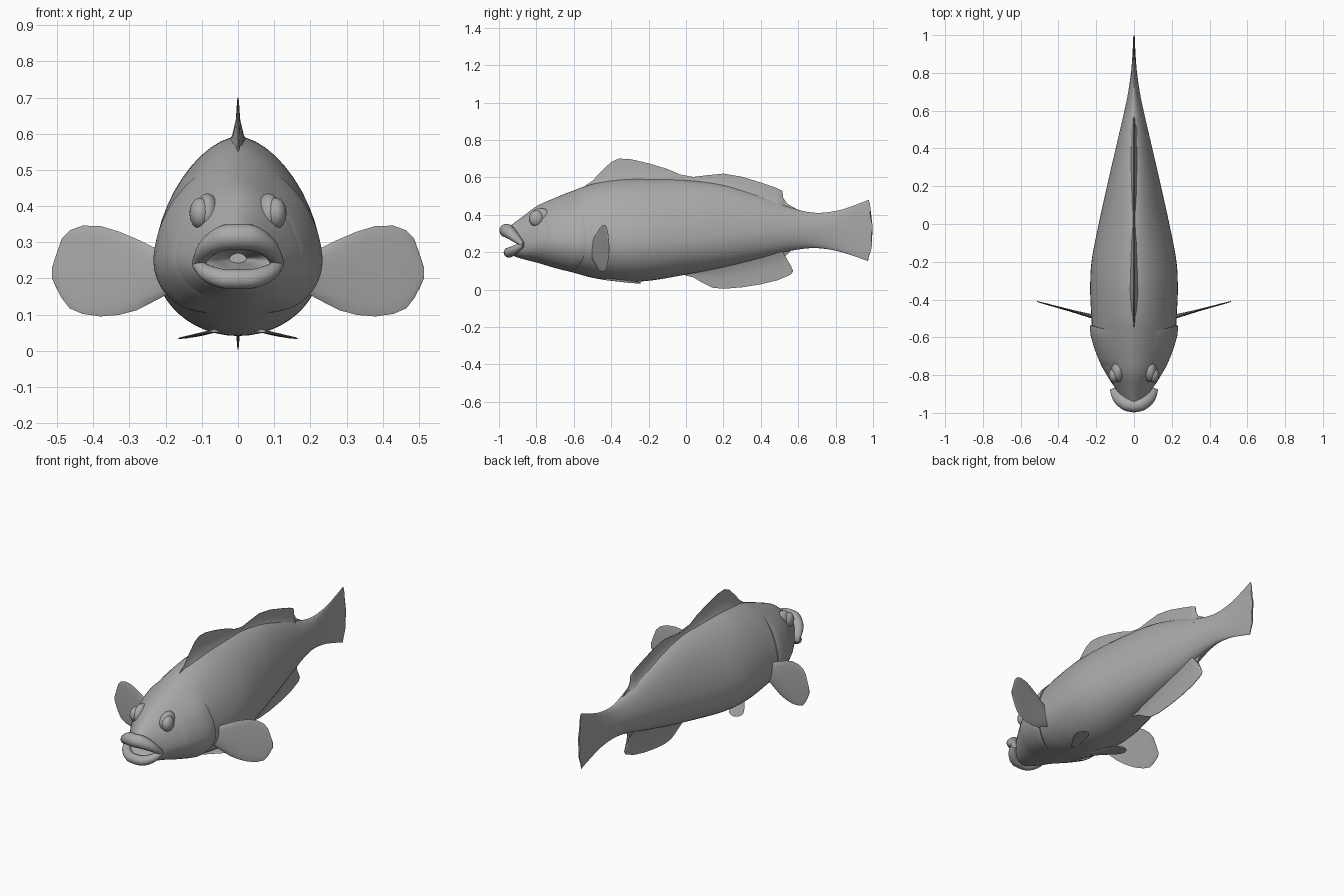
import bpy, bmesh, math
from mathutils import Vector

if "Cube" in bpy.data.objects:
    bpy.data.objects.remove(bpy.data.objects["Cube"])

grey = bpy.data.materials.new("fish grey")
grey.diffuse_color = (0.4, 0.4, 0.4, 1)
grey.use_nodes = True
grey.node_tree.nodes["Principled BSDF"].inputs["Base Color"].default_value = grey.diffuse_color


def finish(name, bm, angle=50):
    bmesh.ops.remove_doubles(bm, verts=bm.verts, dist=1e-5)
    bmesh.ops.recalc_face_normals(bm, faces=bm.faces)
    me = bpy.data.meshes.new(name)
    bm.to_mesh(me)
    bm.free()
    ob = bpy.data.objects.new(name, me)
    bpy.context.collection.objects.link(ob)
    me.materials.append(grey)
    bpy.ops.object.select_all(action='DESELECT')
    ob.select_set(True)
    bpy.context.view_layer.objects.active = ob
    bpy.ops.object.shade_smooth_by_angle(angle=math.radians(angle))
    return ob


def loft(name, rings, closed=True, caps=True, angle=50):
    bm = bmesh.new()
    vs = [[bm.verts.new(p) for p in r] for r in rings]
    n = len(rings[0])
    for a, b in zip(vs, vs[1:]):
        for i in range(n if closed else n - 1):
            j = (i + 1) % n
            bm.faces.new((a[i], a[j], b[j], b[i]))
    if caps:
        bm.faces.new(vs[0])
        bm.faces.new(vs[-1])
    return finish(name, bm, angle)


def curve(table, t):
    """Smooth interpolation of table rows, keyed by their first value."""
    t = min(max(t, table[0][0]), table[-1][0])
    i = max(k for k in range(len(table) - 1) if table[k][0] <= t)
    p, q = table[i], table[i + 1]
    o, r = table[max(i - 1, 0)], table[min(i + 2, len(table) - 1)]
    h = q[0] - p[0]
    s = (t - p[0]) / h
    out = []
    for k in range(1, len(p)):
        m0 = (q[k] - o[k]) / (q[0] - o[0]) * h
        m1 = (r[k] - p[k]) / (r[0] - p[0]) * h
        out.append((2*s**3 - 3*s*s + 1) * p[k] + (s**3 - 2*s*s + s) * m0
                   + (3*s*s - 2*s**3) * q[k] + (s**3 - s*s) * m1)
    return out


# Body stations: y, bottom z, top z, half width, height of widest point
BODY = [(-0.95, .19, .335, .095, .25), (-0.88, .165, .385, .125, .25),
        (-0.8, .145, .445, .155, .255), (-0.7, .115, .49, .19, .255),
        (-0.6, .09, .53, .218, .25), (-0.5, .063, .565, .225, .25),
        (-0.35, .042, .59, .232, .25), (-0.2, .047, .592, .225, .25),
        (0, .08, .585, .187, .26), (0.2, .118, .56, .143, .28),
        (0.4, .165, .5, .097, .3), (0.55, .205, .442, .062, .31),
        (0.68, .222, .411, .034, .315), (0.8, .208, .42, .016, .315),
        (0.9, .178, .45, .008, .315), (0.975, .152, .48, .004, .315)]


def power(v, e):
    return math.copysign(abs(v) ** e, v)


def skin(y, a, grow=0.0):
    """Point on the body surface at length y and section angle a."""
    lo, hi, w, mid = curve(BODY, y)
    c, s = math.cos(a), math.sin(a)
    e = 2 / 1.7 if s > 0 else 1
    x = (w + grow) * power(c, e)
    z = mid + ((hi - mid) if s > 0 else (mid - lo)) * power(s, e) + grow * s
    back = 0.075 * max(0, (-0.75 - y) / 0.2) * c * c        # mouth corners sweep back
    scallop = 0.02 * max(0, (y - 0.9) / 0.075) * c * c + 0.004 * math.sin(9 * s) * (y > 0.97)
    return Vector((x, y + back + scallop, z))


N = 48
angles = [2 * math.pi * i / N for i in range(N)]

# Body with tail fin, starting inside the open mouth
rings = []
for y, sc in ((-0.8, .25), (-0.86, .6), (-0.93, .8)):
    ring = []
    for a in angles:
        p = skin(-0.95, a)
        ring.append((p.x * sc, y + 0.07 * math.cos(a) ** 2, .255 + (p.z - .255) * sc * .75))
    rings.append(ring)
ys = [-0.95 + 1.925 * i / 70 for i in range(71)]
rings += [[skin(y, a) for a in angles] for y in ys]
loft("body", rings)


# Gill covers: shells over the cheeks with a curved free edge
def gill_edge(a):
    return -0.535 - 0.045 * abs(math.sin(a)) ** 2 - 0.05 * max(0, -math.sin(a)) ** 3


for name, side in (("gill_cover_right", 1), ("gill_cover_left", -1)):
    rows = []
    for t, g in ((0, -.006), (.12, 0), (.3, .004), (.5, .007), (.75, .01), (.93, .011), (1, .007), (.99, -.012)):
        row = []
        for i in range(25):
            a = -1.25 + 2.25 * i / 24
            fade = min(1, i / 4, (24 - i) / 4)
            y = -0.78 + (gill_edge(a) + 0.78) * t
            p = skin(y, a, g * fade if g > 0 else g)
            row.append((p.x * side, p.y, p.z))
        rows.append(row)
    loft(name, rows, closed=False, caps=False)


# Dorsal and anal fins: outlines flaring into the body at their base
def median_fin(name, outline, end, top):
    rings = []
    for y, z in outline:
        by = min(y, end)
        lo, hi = curve(BODY, by)[:2]
        bz = hi - .04 if top else lo + .04
        pts = [(f, w) for f, w in ((0, .04), (.3, .016), (.6, .006), (.9, .003), (1, .0015))]
        loop = [(w, f) for f, w in pts] + [(-w, f) for f, w in reversed(pts)]
        rings.append([(x, by + (y - by) * f, bz + (z - bz) * f) for x, f in loop])
    loft(name, rings, angle=60)


median_fin("dorsal_fin", [(-.56, .54), (-.5, .582), (-.45, .635), (-.4, .682), (-.36, .7), (-.3, .698),
                          (-.2, .675), (-.1, .645), (-.03, .615), (.04, .602), (.12, .612), (.2, .62),
                          (.3, .603), (.4, .572), (.48, .545), (.515, .528), (.52, .49),
                          (.54, .46), (.6, .425)], .56, True)
median_fin("anal_fin", [(-.02, .08), (.04, .065), (.09, .035), (.14, .01), (.2, .004), (.3, .012),
                        (.4, .028), (.49, .05), (.56, .08), (.573, .1), (.56, .128),
                        (.52, .145), (.515, .165), (.56, .205)], .5, False)


# Paired fins: flat paddles lofted from root to tip
def paddle(name, stations):
    for suffix, side in (("_right", 1), ("_left", -1)):
        rings = []
        for c, u, v in stations:
            ring = []
            for i in range(16):
                a = 2 * math.pi * i / 16
                p = Vector(c) + Vector(u) * math.cos(a) + Vector(v) * math.sin(a)
                ring.append((p.x * side, p.y, p.z))
            rings.append(ring)
        loft(name + suffix, rings)


# x, top z, bottom z, half thickness
PECTORAL = [(.17, .26, .17, .014), (.22, .28, .143, .011), (.28, .309, .112, .008), (.33, .33, .099, .006),
            (.38, .345, .095, .005), (.43, .346, .102, .004), (.465, .333, .117, .004),
            (.487, .31, .145, .003), (.503, .265, .175, .003), (.514, .23, .2, .002)]
paddle("pectoral_fin", [((x, -.495 + (x - .2) * .27, (t + b) / 2), (0, 0, (t - b) / 2), (-h * .27, h, 0))
                        for x, t, b, h in PECTORAL])

# distance from root, half width
paddle("pelvic_fin", [((.06 + .42 * d, -.43 + .9 * d, .056 - .1 * d), (.9 * w, -.42 * w, -.1 * w), (0, 0, .005 - .016 * d))
                      for d, w in ((0, .02), (.05, .026), (.1, .034), (.15, .04), (.18, .036), (.2, .022), (.206, .008))])

# Lips: tapered tubes meeting at the mouth corners
UPPER = [(0, 0, -.962, .315, .036), (.35, .045, -.95, .311, .036), (.7, .088, -.915, .283, .03), (1, .112, -.87, .24, .017)]
LOWER = [(0, 0, -.948, .198, .027), (.35, .045, -.94, .2, .027), (.7, .088, -.91, .216, .024), (1, .112, -.87, .24, .017)]
for name, table in (("upper_lip", UPPER), ("lower_lip", LOWER)):
    rings = []
    for i in range(-12, 13):
        t = i / 12
        x, y, z, r = curve(table, abs(t))
        out = Vector((x * 1.1, y + .82, 0)).normalized()
        rings.append([(math.copysign(1, t) * (x + out.x * r * math.cos(a)), y + out.y * r * math.cos(a),
                       z + r * math.sin(a)) for a in angles[::3]])
    loft(name, rings)

# Eyes, bulging from shallow rounded sockets
for suffix, side in (("_right", 1), ("_left", -1)):
    for part, c, r in (("eye", (.104, -.8, .38), (.03, .04, .043)),
                       ("eye_socket", (.085, -.775, .378), (.035, .062, .057))):
        bm = bmesh.new()
        bmesh.ops.create_uvsphere(bm, u_segments=24, v_segments=14, radius=1)
        for v in bm.verts:
            v.co = Vector((side * (c[0] + v.co.x * r[0]), c[1] + v.co.y * r[1], c[2] + v.co.z * r[2]))
        finish(part + suffix, bm)
